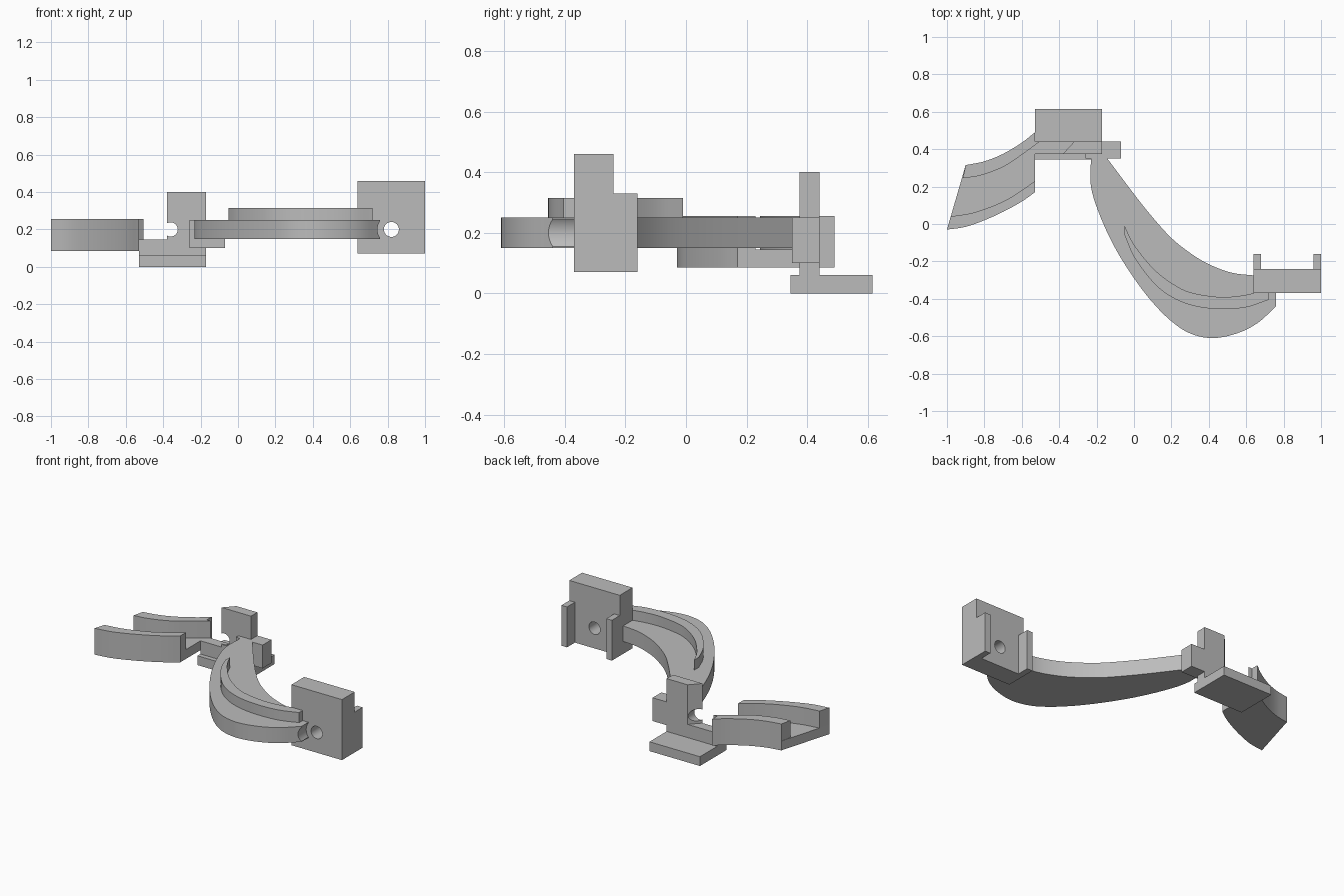
import bpy, bmesh, math
from mathutils import Vector

cube = bpy.data.objects.get("Cube")
if cube:
    bpy.data.objects.remove(cube, do_unlink=True)

grey = bpy.data.materials.new("plain grey")
grey.use_nodes = True
grey.diffuse_color = (0.5, 0.5, 0.5, 1)
bsdf = next(n for n in grey.node_tree.nodes if n.type == 'BSDF_PRINCIPLED')
bsdf.inputs["Base Color"].default_value = grey.diffuse_color


def curve(points, steps=5):
    """Smooth Catmull-Rom path through a few points."""
    p = [Vector(q) for q in points]
    p = [2 * p[0] - p[1]] + p + [2 * p[-1] - p[-2]]
    path = []
    for a, b, c, d in zip(p, p[1:], p[2:], p[3:]):
        for i in range(steps):
            t = i / steps
            path.append(0.5 * (2 * b + (c - a) * t + (2 * a - 5 * b + 4 * c - d) * t * t
                               + (3 * b - a - 3 * c + d) * t ** 3))
    return path + [p[-2]]


def prism(name, outline, z0, z1):
    """Upright solid with the given plan outline."""
    bm = bmesh.new()
    base = bm.faces.new([bm.verts.new((q[0], q[1], z0)) for q in outline])
    top = bmesh.ops.extrude_face_region(bm, geom=[base])["geom"]
    verts = [g for g in top if isinstance(g, bmesh.types.BMVert)]
    bmesh.ops.translate(bm, verts=verts, vec=(0, 0, z1 - z0))
    bmesh.ops.recalc_face_normals(bm, faces=bm.faces)
    mesh = bpy.data.meshes.new(name)
    bm.to_mesh(mesh)
    bm.free()
    mesh.materials.append(grey)
    obj = bpy.data.objects.new(name, mesh)
    bpy.context.collection.objects.link(obj)
    return obj


def box(name, x0, x1, y0, y1, z0, z1):
    return prism(name, [(x0, y0), (x1, y0), (x1, y1), (x0, y1)], z0, z1)


def smooth(obj):
    bpy.ops.object.select_all(action='DESELECT')
    obj.select_set(True)
    bpy.context.view_layer.objects.active = obj
    bpy.ops.object.shade_smooth_by_angle(angle=math.radians(30))


def bore(obj, x, z, radius, y0, y1):
    """Drill a round hole along y."""
    bpy.ops.mesh.primitive_cylinder_add(vertices=40, radius=radius, depth=y1 - y0,
                                        location=(x, (y0 + y1) / 2, z),
                                        rotation=(math.pi / 2, 0, 0))
    cutter = bpy.context.object
    cutter.hide_render = True
    cutter.data.materials.append(grey)
    mod = obj.modifiers.new("bore", 'BOOLEAN')
    mod.operation, mod.solver, mod.object = 'DIFFERENCE', 'EXACT', cutter
    bpy.context.view_layer.objects.active = obj
    bpy.ops.object.modifier_apply(modifier=mod.name)
    bpy.data.objects.remove(cutter, do_unlink=True)
    smooth(obj)


# End block with two rear flanges
block = box("end_block", 0.64, 1.0, -0.37, -0.24, 0.07, 0.46)
bore(block, 0.82, 0.2, 0.04, -0.6, 0)
for side, x in (("right", 0.64), ("left", 0.96)):
    box(side + "_flange", x, x + 0.04, -0.24, -0.16, 0.07, 0.33)

# Sweeping arm, relieved in front of the block's hole
front_edge = curve([(-0.23, 0.36), (-0.23, 0.2), (-0.18, 0.04), (-0.1, -0.13), (0, -0.29),
                    (0.1, -0.42), (0.2, -0.52), (0.3, -0.585), (0.42, -0.61),
                    (0.55, -0.585), (0.66, -0.53), (0.76, -0.44)])
rear_edge = curve([(0.64, -0.275), (0.52, -0.26), (0.4, -0.215), (0.3, -0.155),
                   (0.2, -0.075), (0.1, 0.035), (0, 0.16), (-0.15, 0.36)])
arm = prism("curved_arm", front_edge + [(0.76, -0.36), (0.64, -0.36)] + rear_edge, 0.15, 0.25)
bore(arm, 0.82, 0.2, 0.075, -0.7, -0.37)

# Raised ridge along the arm
outer = curve([(-0.05, -0.06), (0, -0.175), (0.1, -0.31), (0.2, -0.39), (0.32, -0.438),
               (0.46, -0.455), (0.6, -0.445), (0.72, -0.405)])
inner = curve([(0.64, -0.37), (0.56, -0.385), (0.45, -0.39), (0.3, -0.365), (0.2, -0.315),
               (0.1, -0.235), (0, -0.11), (-0.05, -0.01)])
smooth(prism("arm_ridge", outer + [(0.72, -0.37)] + inner, 0.25, 0.315))

# Mount: foot, step, drilled upright and joint to the arm
box("mount_foot", -0.53, -0.17, 0.345, 0.615, 0, 0.06)
box("mount_step", -0.53, -0.17, 0.375, 0.44, 0.06, 0.145)
upright = prism("mount_upright", [(-0.38, 0.375), (-0.17, 0.375), (-0.17, 0.44), (-0.32, 0.44)],
                0.145, 0.4)
bore(upright, -0.36, 0.2, 0.038, 0.3, 0.5)
box("arm_joint", -0.26, -0.07, 0.35, 0.44, 0.1, 0.25)

# Curved channel: floor and two walls
rear_out = curve([(-0.9, 0.315), (-0.8, 0.335), (-0.7, 0.375), (-0.6, 0.435), (-0.53, 0.49)])
rear_in = curve([(-0.915, 0.245), (-0.82, 0.26), (-0.7, 0.305), (-0.6, 0.37), (-0.505, 0.44)])
front_in = curve([(-0.98, 0.04), (-0.85, 0.063), (-0.7, 0.12), (-0.6, 0.18), (-0.53, 0.23)])
front_out = curve([(-1, -0.03), (-0.9, -0.015), (-0.8, 0.02), (-0.7, 0.065), (-0.6, 0.12),
                   (-0.53, 0.17)])
smooth(prism("channel_floor", front_out + rear_out[::-1], 0.085, 0.145))
smooth(prism("channel_front_wall", front_out + front_in[::-1], 0.145, 0.255))
smooth(prism("channel_rear_wall", rear_in + [(-0.53, 0.44)] + rear_out[::-1], 0.145, 0.255))
